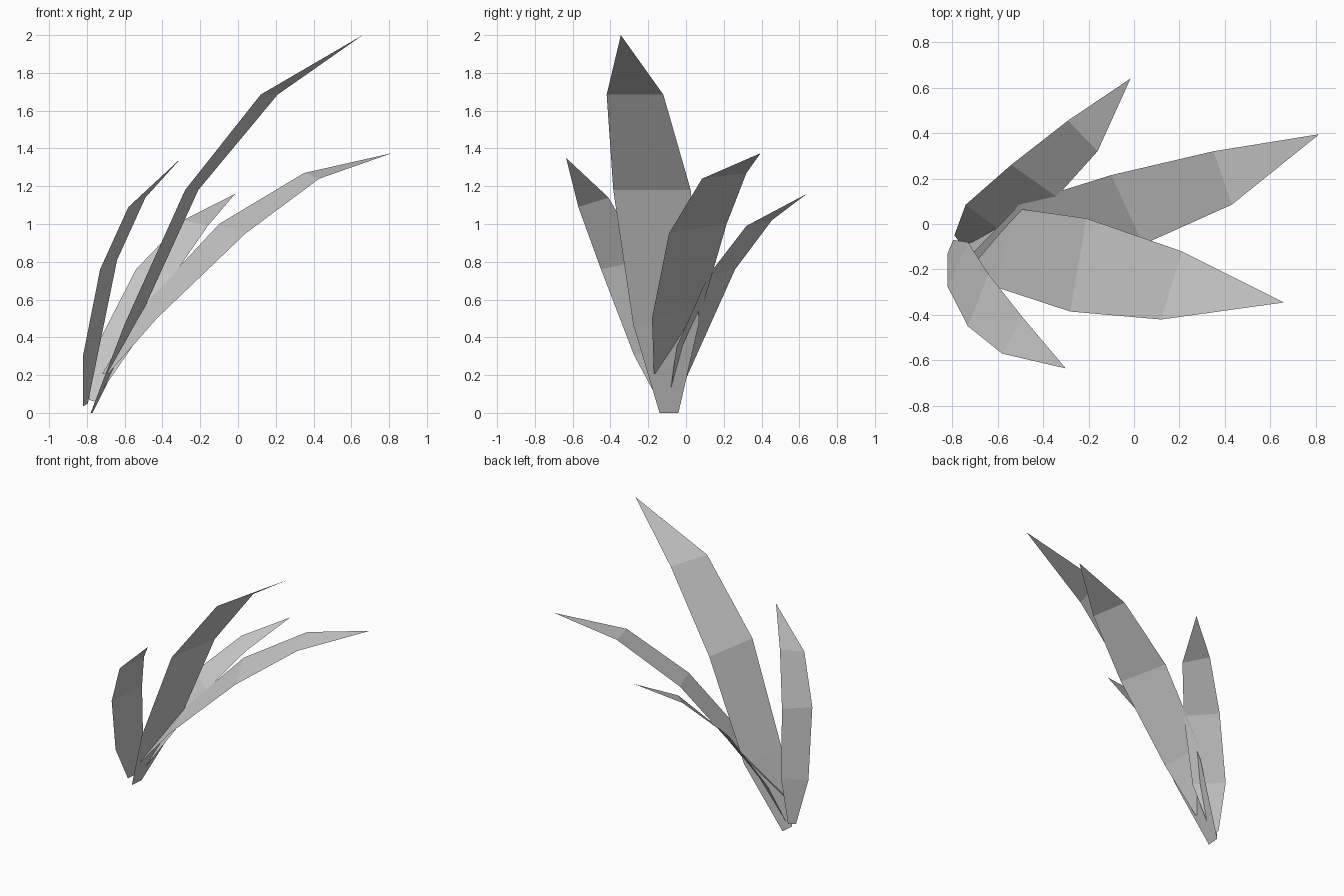
import bpy
import bmesh


def leaf(name, rows, tip):
    """Flat-faced curved blade: pairs of edge points from root upward, closed by a tip."""
    bm = bmesh.new()
    pairs = [(bm.verts.new(a), bm.verts.new(b)) for a, b in rows]
    for (a, b), (c, d) in zip(pairs, pairs[1:]):
        bm.faces.new((a, b, d, c))
    bm.faces.new((*pairs[-1], bm.verts.new(tip)))
    mesh = bpy.data.meshes.new(name)
    bm.to_mesh(mesh)
    bm.free()
    bpy.context.collection.objects.link(bpy.data.objects.new(name, mesh))


# Tallest central leaf
leaf("tall_leaf", [
    ((-0.78, -0.14, 0.00), (-0.77, -0.04, 0.00)),
    ((-0.60, -0.28, 0.47), (-0.53, 0.07, 0.48)),
    ((-0.28, -0.385, 1.18), (-0.21, 0.025, 1.18)),
    ((0.12, -0.42, 1.685), (0.21, -0.12, 1.685)),
], (0.66, -0.345, 2.00))

# Long leaf that leans over
leaf("leaning_leaf", [
    ((-0.685, -0.17, 0.21), (-0.72, -0.14, 0.205)),
    ((-0.43, -0.18, 0.50), (-0.50, 0.09, 0.57)),
    ((0.04, -0.09, 0.95), (-0.10, 0.215, 1.00)),
    ((0.43, 0.085, 1.24), (0.35, 0.32, 1.27)),
], (0.815, 0.395, 1.375))

# Short leaf towards the front
leaf("front_leaf", [
    ((-0.82, -0.13, 0.035), (-0.795, -0.07, 0.05)),
    ((-0.82, -0.275, 0.305), (-0.73, -0.08, 0.37)),
    ((-0.73, -0.45, 0.76), (-0.64, -0.22, 0.81)),
    ((-0.58, -0.57, 1.09), (-0.49, -0.41, 1.14)),
], (-0.30, -0.635, 1.35))

# Short leaf towards the back
leaf("back_leaf", [
    ((-0.76, -0.09, 0.06), (-0.79, -0.05, 0.07)),
    ((-0.56, -0.05, 0.35), (-0.74, 0.085, 0.37)),
    ((-0.34, 0.12, 0.73), (-0.54, 0.26, 0.76)),
    ((-0.16, 0.32, 0.99), (-0.29, 0.455, 1.02)),
], (-0.015, 0.64, 1.16))
